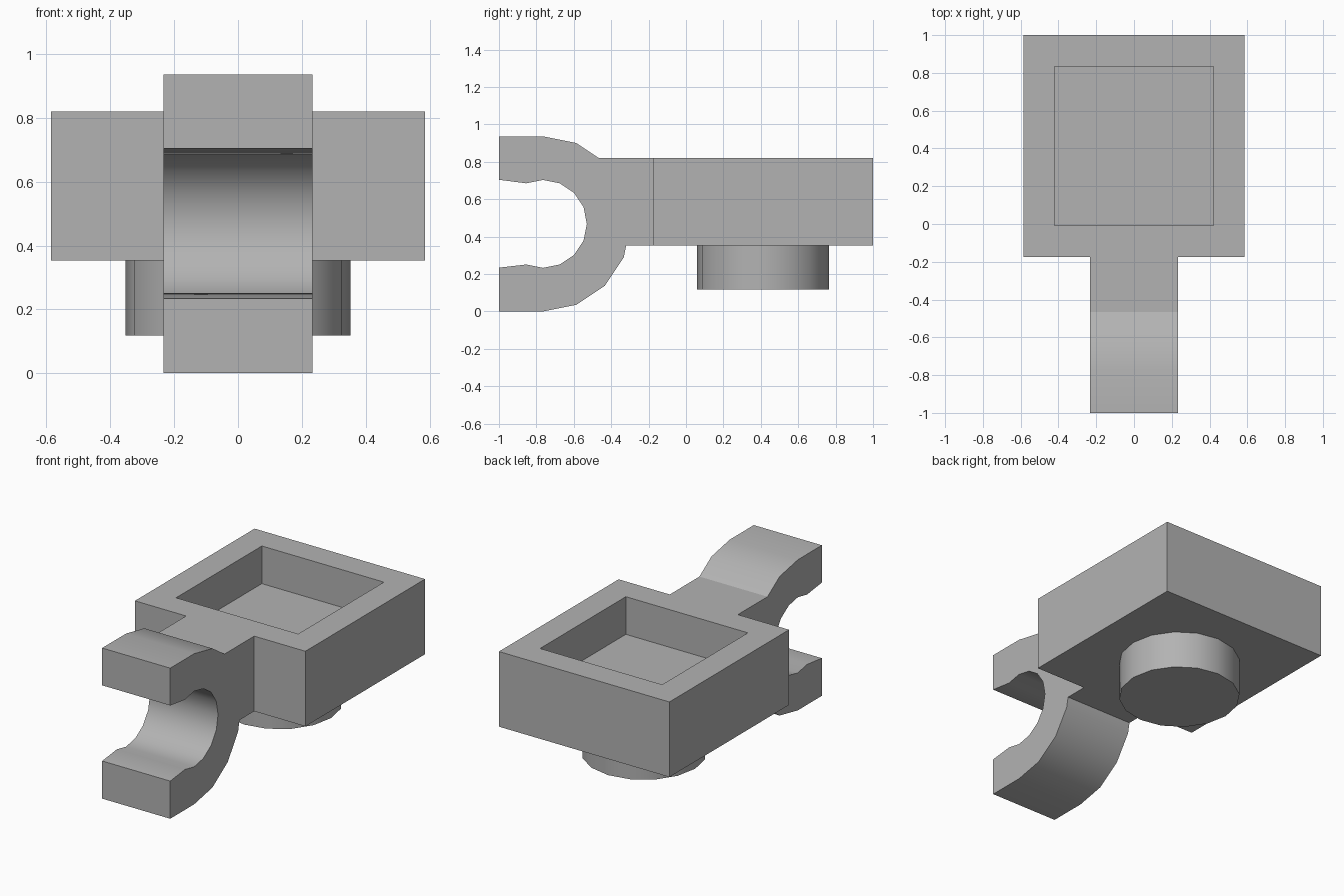
import bpy, bmesh, math

if "Cube" in bpy.data.objects:
    bpy.data.objects.remove(bpy.data.objects["Cube"])

grey = bpy.data.materials.new("light_grey")
grey.diffuse_color = (0.45, 0.45, 0.45, 1)
grey.use_nodes = True
grey.node_tree.nodes["Principled BSDF"].inputs["Base Color"].default_value = grey.diffuse_color


def finish(name, bm):
    bmesh.ops.recalc_face_normals(bm, faces=bm.faces)
    mesh = bpy.data.meshes.new(name)
    bm.to_mesh(mesh)
    bm.free()
    mesh.materials.append(grey)
    ob = bpy.data.objects.new(name, mesh)
    bpy.context.collection.objects.link(ob)
    bpy.ops.object.select_all(action='DESELECT')
    ob.select_set(True)
    bpy.context.view_layer.objects.active = ob
    bpy.ops.object.shade_smooth_by_angle(angle=math.radians(30))
    return ob


def extrude(bm, points, offset):
    """Solid from a closed outline; returns the far cap."""
    base = bm.faces.new([bm.verts.new(p) for p in points])
    geom = bmesh.ops.extrude_face_region(bm, geom=[base], use_keep_orig=True)["geom"]
    bmesh.ops.translate(bm, vec=offset, verts=[g for g in geom if isinstance(g, bmesh.types.BMVert)])
    return [g for g in geom if isinstance(g, bmesh.types.BMFace)][0]


# Square body with a square recess sunk into its top
HALF, FRONT, BACK, LOW, TOP = 0.586, -0.175, 1.0, 0.353, 0.82
bm = bmesh.new()
cap = extrude(bm, [(-HALF, FRONT, LOW), (HALF, FRONT, LOW), (HALF, BACK, LOW), (-HALF, BACK, LOW)],
              (0, 0, TOP - LOW))
bmesh.ops.recalc_face_normals(bm, faces=bm.faces)
bmesh.ops.inset_region(bm, faces=[cap], thickness=0.235)
geom = bmesh.ops.extrude_face_region(bm, geom=[cap])["geom"]
bmesh.ops.translate(bm, vec=(0, 0, -0.234), verts=[g for g in geom if isinstance(g, bmesh.types.BMVert)])
if cap.is_valid:
    bmesh.ops.delete(bm, geom=[cap], context='FACES_ONLY')
finish("body", bm)

# Round stud underneath
bm = bmesh.new()
extrude(bm, [(0.352 * math.cos(i * math.pi / 8), 0.412 + 0.352 * math.sin(i * math.pi / 8), 0.118)
             for i in range(16)], (0, 0, LOW - 0.118))
finish("stud", bm)

# Open C clip with its arm, as a side profile extruded across the width
CY, CZ, W = -0.765, 0.468, 0.234


def arc(radius, steps):
    return [(CY + radius * math.cos(k * math.pi / 8), CZ + radius * math.sin(k * math.pi / 8)) for k in steps]


profile = [(-1, 0)] + arc(0.468, range(-4, 0))              # lower jaw, outside
profile += [(-0.32, LOW), (FRONT, LOW), (FRONT, TOP), (-0.466, TOP)]  # arm
profile += arc(0.468, (3, 4)) + [(-1, 0.936), (-1, 0.704)]  # upper jaw
profile += arc(0.235, range(5, -6, -1)) + [(-1, 0.234)]     # inside of the grip
bm = bmesh.new()
extrude(bm, [(-W, y, z) for y, z in profile], (2 * W, 0, 0))
finish("clip_arm", bm)
